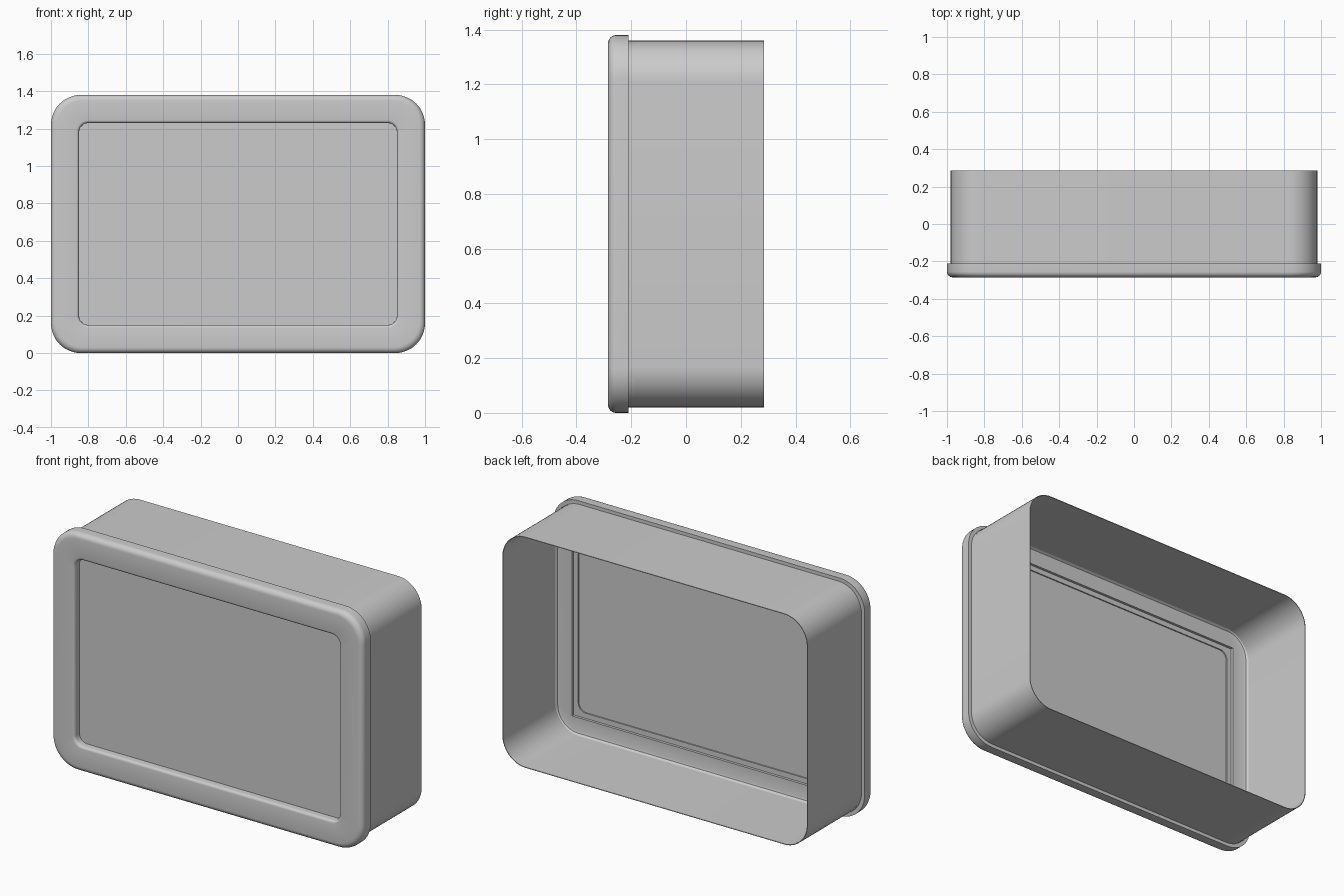
import bpy, bmesh, math

if "Cube" in bpy.data.objects:
    bpy.data.objects.remove(bpy.data.objects["Cube"])

HEIGHT = 1.38
SEGS = 12  # segments per rounded corner


def rounded_loop(bm, inset, radius, y):
    """Rounded rectangle in the XZ plane, inset from the outer outline."""
    hw, hz = 1.0 - inset, HEIGHT / 2 - inset
    verts = []
    for q, (sx, sz) in enumerate([(1, 1), (-1, 1), (-1, -1), (1, -1)]):
        for i in range(SEGS + 1):
            a = math.pi / 2 * (q + i / SEGS)
            verts.append(bm.verts.new((sx * (hw - radius) + radius * math.cos(a), y,
                                       HEIGHT / 2 + sz * (hz - radius) + radius * math.sin(a))))
    return verts


def sweep(name, profile, closed=True, caps=False):
    """Skin a series of (inset, corner radius, y) outlines."""
    bm = bmesh.new()
    loops = [rounded_loop(bm, *p) for p in profile]
    pairs = list(zip(loops, loops[1:]))
    if closed:
        pairs.append((loops[-1], loops[0]))
    for a, b in pairs:
        n = len(a)
        for i in range(n):
            j = (i + 1) % n
            bm.faces.new((a[i], a[j], b[j], b[i]))
    if caps:
        bm.faces.new(loops[0])
        bm.faces.new(loops[-1])
    bmesh.ops.recalc_face_normals(bm, faces=bm.faces[:])
    mesh = bpy.data.meshes.new(name)
    bm.to_mesh(mesh)
    bm.free()
    ob = bpy.data.objects.new(name, mesh)
    bpy.context.collection.objects.link(ob)
    bpy.ops.object.select_all(action='DESELECT')
    ob.select_set(True)
    bpy.context.view_layer.objects.active = ob
    bpy.ops.object.shade_smooth_by_angle(angle=math.radians(35))
    return ob


# Front bezel: rounded outer edge, flat face, rounded opening, rear pocket
FRONT, BACK, R, RI = -0.285, -0.21, 0.03, 0.015
bezel = [(0, 0.16, BACK)]
for i in range(7):
    a = math.pi / 2 * i / 6
    d = R * (1 - math.cos(a))
    bezel.append((d, 0.16 - d * 0.5, FRONT + R * (1 - math.sin(a))))
for i in range(5):
    a = math.pi / 2 * i / 4
    bezel.append((0.15 - RI + RI * math.sin(a), 0.065 - RI * math.sin(a),
                  FRONT + RI * (1 - math.cos(a))))
bezel += [(0.15, 0.05, -0.225), (0.12, 0.001, -0.225), (0.12, 0.001, BACK),
          (0.045, 0.12, BACK), (0.032, 0.13, -0.206), (0.026, 0.136, -0.197),
          (0.022, 0.14, -0.19), (0.022, 0.14, BACK)]
sweep("front_bezel", bezel)

# Thin sleeve, open at the rear
sweep("housing_sleeve", [(0.02, 0.15, BACK), (0.02, 0.15, 0.285),
                         (0.024, 0.146, 0.285), (0.024, 0.146, BACK)])

# Flat pane set inside the opening
sweep("window_pane", [(0.149, 0.051, -0.24), (0.149, 0.051, -0.232)],
      closed=False, caps=True)
